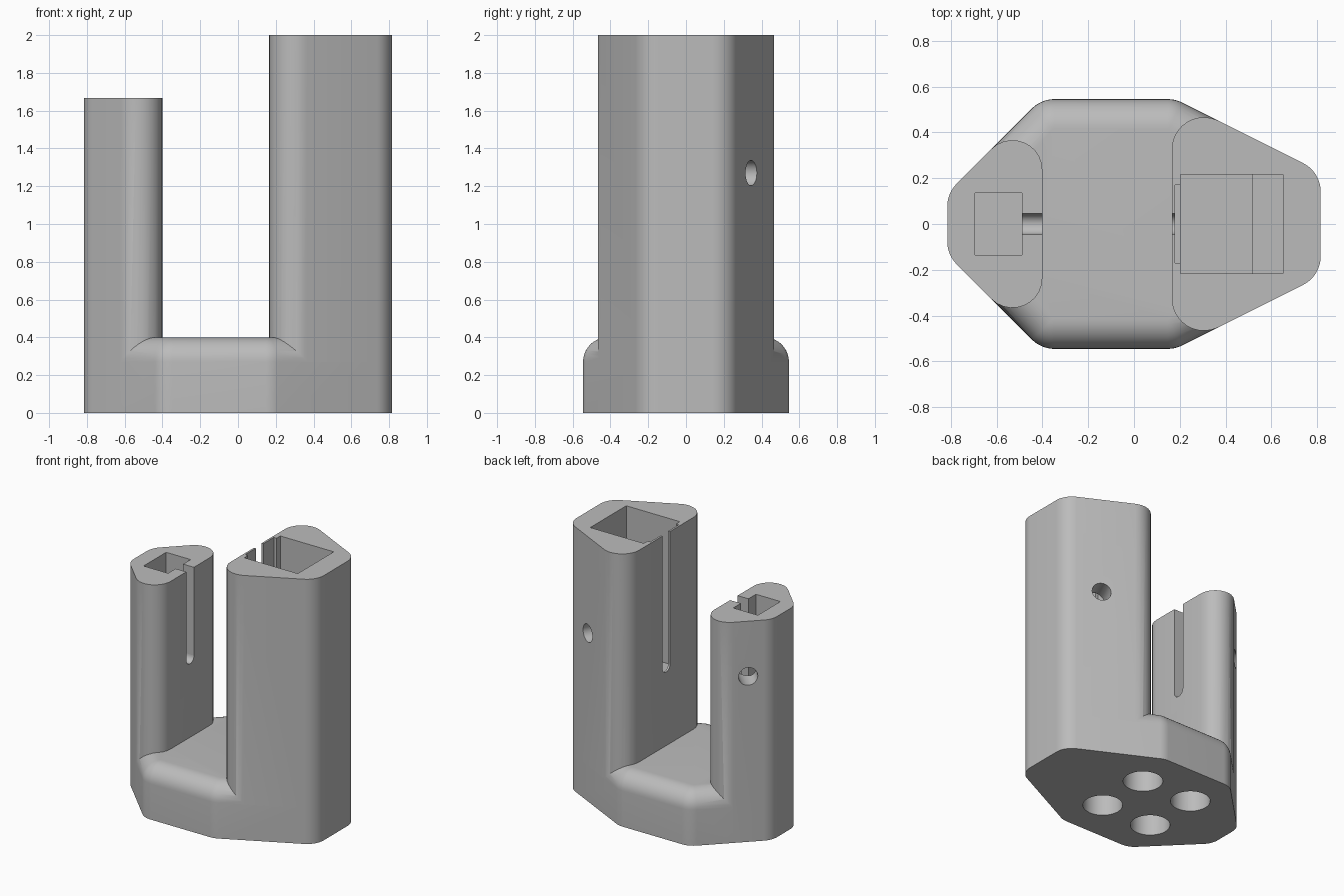
import bpy, bmesh
from math import cos, sin, pi, radians
from mathutils import Vector, Matrix

scene = bpy.context.scene
if "Cube" in bpy.data.objects:
    bpy.data.objects.remove(bpy.data.objects["Cube"])

grey = bpy.data.materials.new("plain grey")
grey.use_nodes = True
COLOUR = (0.5, 0.5, 0.5, 1)
grey.diffuse_color = COLOUR
grey.node_tree.nodes["Principled BSDF"].inputs["Base Color"].default_value = COLOUR


def add_object(name, bm):
    bmesh.ops.recalc_face_normals(bm, faces=bm.faces)
    mesh = bpy.data.meshes.new(name)
    bm.to_mesh(mesh)
    bm.free()
    mesh.materials.append(grey)
    obj = bpy.data.objects.new(name, mesh)
    scene.collection.objects.link(obj)
    return obj


def rounded_outline(corners, inset, steps=10):
    """Convex counter-clockwise outline with each (x, y, radius) corner rounded."""
    points = []
    for i, (x, y, r) in enumerate(corners):
        p = Vector((x, y))
        a = (Vector(corners[i - 1][:2]) - p).normalized()
        b = (Vector(corners[(i + 1) % len(corners)][:2]) - p).normalized()
        half = a.angle(b) / 2
        centre = p + (a + b).normalized() * (r / sin(half))
        start = Vector((-a.y, a.x))          # outward normal of the incoming side
        sweep = pi - 2 * half
        for k in range(steps + 1):
            turn = Matrix.Rotation(sweep * k / steps, 2)
            points.append(centre + turn @ start * (r - inset))
    return points


def loft(name, corners, layers):
    """Stack the rounded outline at each (inset, height) layer."""
    bm = bmesh.new()
    rings = [[bm.verts.new((p.x, p.y, z)) for p in rounded_outline(corners, d)]
             for d, z in layers]
    n = len(rings[0])
    for low, high in zip(rings, rings[1:]):
        for i in range(n):
            j = (i + 1) % n
            bm.faces.new((low[i], low[j], high[j], high[i]))
    bm.faces.new(rings[0][::-1])
    bm.faces.new(rings[-1])
    return add_object(name, bm)


def mirrored(half):
    """Complete a counter-clockwise outline from its -y half."""
    return half + [(x, -y, r) for x, y, r in reversed(half)]


def box(name, x0, x1, y, z0, z1):
    bm = bmesh.new()
    bmesh.ops.create_cube(bm, size=1)
    for v in bm.verts:
        v.co = ((x0 + x1) / 2 + v.co.x * (x1 - x0), v.co.y * 2 * y,
                (z0 + z1) / 2 + v.co.z * (z1 - z0))
    return add_object(name, bm)


def cylinder(name, centre, axis, radius, length):
    bm = bmesh.new()
    turn = Vector(axis).to_track_quat('Z', 'Y').to_matrix().to_4x4()
    bmesh.ops.create_cone(bm, cap_ends=True, segments=32, radius1=radius, radius2=radius,
                          depth=length, matrix=Matrix.Translation(centre) @ turn)
    return add_object(name, bm)


# Outer corners shared by base and towers
ROUND = 0.14
left_end, right_end = (-0.815, -0.135, ROUND), (0.815, -0.2275, ROUND)

# Base with a rolled upper rim
RIM, BASE_TOP = 0.13, 0.4
rim = [(RIM * (1 - cos(t)), BASE_TOP - RIM + RIM * sin(t))
       for t in (k * pi / 20 for k in range(11))]
body = loft("holder_body",
            mirrored([left_end, (-0.405, -0.545, ROUND), (0.18, -0.545, ROUND), right_end]),
            [(0, 0)] + rim)

# Two towers
short_tower = loft("short_tower", mirrored([left_end, (-0.4, -0.55, 0.13)]),
                   [(0, 0), (0, 1.667)])
tall_tower = loft("tall_tower", mirrored([(0.165, -0.5525, ROUND), right_end]),
                  [(0, 0), (0, 2)])

FLOOR, SLOT_END, ABOVE = 0.9, 1.0, 2.2
cutters = [
    # Square pockets, with a shelf and a shallow recess in the tall tower
    box("short_pocket", -0.695, -0.49, 0.135, FLOOR, ABOVE),
    box("tall_pocket", 0.203, 0.515, 0.215, FLOOR, ABOVE),
    box("tall_pocket_shelf", 0.5, 0.65, 0.215, SLOT_END, ABOVE),
    box("tall_recess", 0.18, 0.25, 0.17, FLOOR + 0.02, ABOVE),
    # Side holes through the back slanted walls
    cylinder("short_side_hole", (-0.697, 0.253, 1.25), (-1, 1, 0), 0.067, 0.36),
    cylinder("tall_side_hole", (0.58, 0.345, 1.27), (1, 2, 0), 0.067, 0.36),
]
# Slots with round lower ends, facing each other
for name, x0, x1 in (("short_slot", -0.55, -0.35), ("tall_slot", 0.1, 0.25)):
    cutters.append(box(name, x0, x1, 0.045, SLOT_END, ABOVE))
    cutters.append(cylinder(name + "_end", ((x0 + x1) / 2, 0, SLOT_END), (1, 0, 0),
                            0.045, x1 - x0))
# Four blind holes underneath
for x in (-0.325, 0.1):
    for y in (-0.215, 0.215):
        cutters.append(cylinder("foot_hole", (x, y, 0), (0, 0, 1), 0.137, 0.48))

# Join the towers and cut the openings
helpers = [(short_tower, 'UNION'), (tall_tower, 'UNION')] + [(c, 'DIFFERENCE') for c in cutters]
for helper, operation in helpers:
    helper.hide_render = True
    mod = body.modifiers.new(helper.name, 'BOOLEAN')
    mod.object, mod.operation, mod.solver = helper, operation, 'EXACT'
evaluated = body.evaluated_get(bpy.context.evaluated_depsgraph_get())
result = bpy.data.meshes.new_from_object(evaluated)
body.modifiers.clear()
body.data = result
for helper, _ in helpers:
    bpy.data.objects.remove(helper)

bpy.ops.object.select_all(action='DESELECT')
body.select_set(True)
bpy.context.view_layer.objects.active = body
bpy.ops.object.shade_smooth_by_angle(angle=radians(30))
